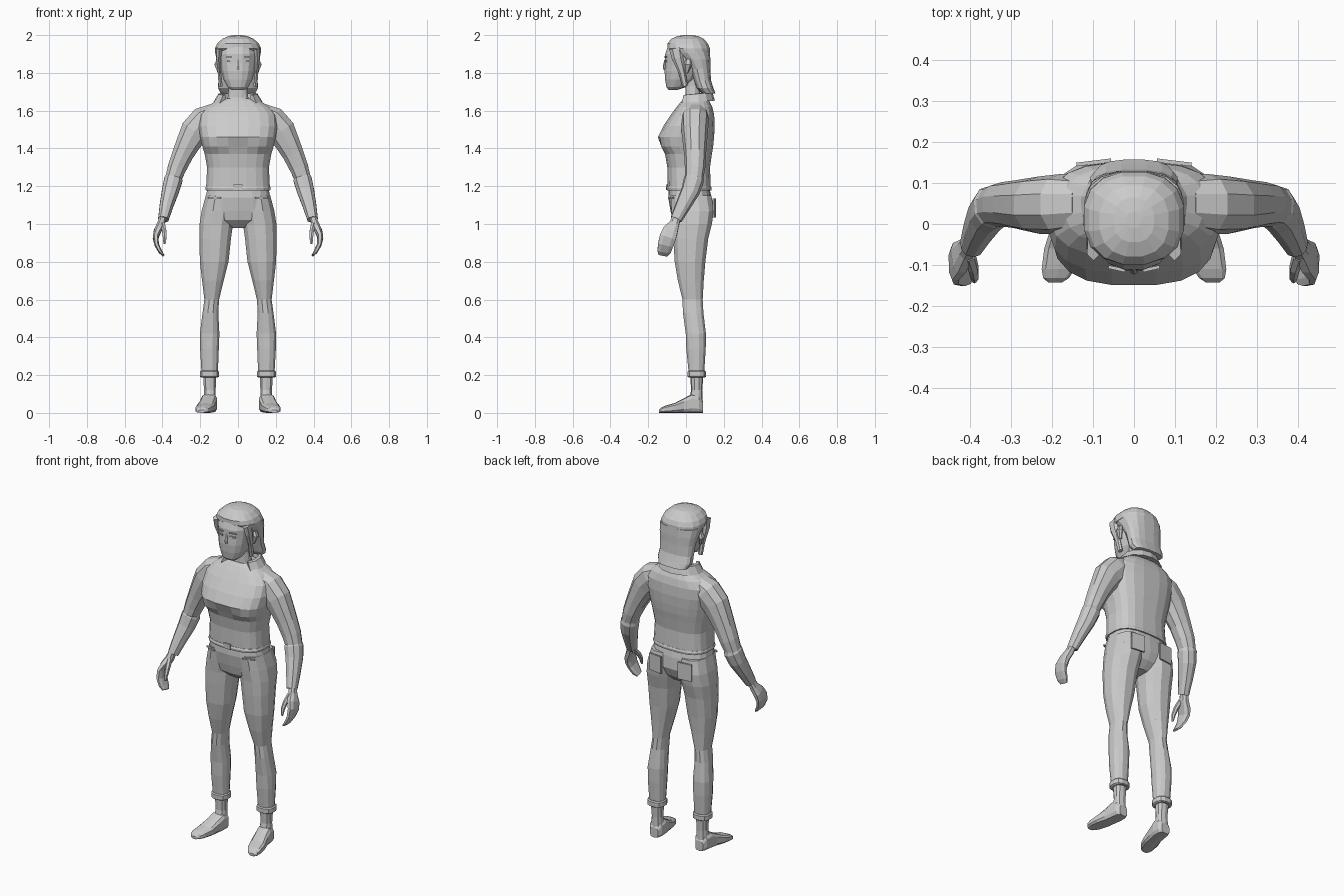
import bpy, bmesh, math
from mathutils import Vector as V

grey = bpy.data.materials.new("plain_grey")
grey.diffuse_color = (0.6, 0.6, 0.6, 1)
X, Y, Z = V((1, 0, 0)), V((0, 1, 0)), V((0, 0, 1))


def finish(name, bm):
    bmesh.ops.recalc_face_normals(bm, faces=bm.faces)
    me = bpy.data.meshes.new(name)
    bm.to_mesh(me)
    bm.free()
    me.materials.append(grey)
    ob = bpy.data.objects.new(name, me)
    bpy.context.collection.objects.link(ob)
    return ob


def oval(c, u, v, n, p):
    """Superellipse ring around c with half axes u and v."""
    pts = []
    for i in range(n):
        a = 2 * math.pi * (i + 0.5) / n
        co, si = math.cos(a), math.sin(a)
        pts.append(c + u * math.copysign(abs(co) ** p, co) + v * math.copysign(abs(si) ** p, si))
    return pts


def loft(name, rings):
    bm = bmesh.new()
    rows = [[bm.verts.new(p) for p in r] for r in rings]
    n = len(rows[0])
    for a, b in zip(rows, rows[1:]):
        for i in range(n):
            bm.faces.new((a[i], a[(i + 1) % n], b[(i + 1) % n], b[i]))
    bm.faces.new(rows[0])
    bm.faces.new(rows[-1])
    return finish(name, bm)


def stack(name, rows, n=16, p=0.8, s=1):
    """Horizontal rings: z, centre x, half width, front y, back y."""
    return loft(name, [oval(V((s * cx, (f + b) / 2, z)), X * w, Y * (b - f) / 2, n, p)
                       for z, cx, w, f, b in rows])


def limb(name, rows, n=10, s=1, p=0.9):
    """Rings square to a path: x, y, z, radius across, radius in depth."""
    pts = [V((s * r[0], r[1], r[2])) for r in rows]
    rings = []
    for i, r in enumerate(rows):
        t = (pts[min(i + 1, len(pts) - 1)] - pts[max(i - 1, 0)]).normalized()
        u = t.cross(Y).normalized()
        rings.append(oval(pts[i], u * r[3], t.cross(u) * r[4], n, p))
    return loft(name, rings)


def plate(name, c, size, tilt=0):
    bm = bmesh.new()
    bmesh.ops.create_cube(bm, size=1)
    for v in bm.verts:
        v.co = V((v.co.x * size[0], v.co.y * size[1], v.co.z * size[2]))
    ob = finish(name, bm)
    ob.location = c
    ob.rotation_euler = (0, 0, tilt)
    return ob


# Jacket body, with the bust shaped forward
torso = stack("jacket", [
    (1.18, 0, .168, -.095, .130), (1.20, 0, .170, -.098, .132),
    (1.30, 0, .165, -.100, .128), (1.37, 0, .178, -.112, .138),
    (1.41, 0, .190, -.142, .145), (1.46, 0, .202, -.150, .150),
    (1.52, 0, .210, -.120, .153), (1.58, 0, .205, -.080, .150),
    (1.62, 0, .170, -.050, .140), (1.65, 0, .120, -.025, .125),
    (1.665, 0, .075, -.01, .10)], n=20, p=.72)
for v in torso.data.vertices:
    if v.co.y < -.1 and abs(v.co.x) < .05 and v.co.z > 1.38:
        v.co.y += .014
stack("jacket_hem", [(1.178, 0, .172, -.102, .135), (1.19, 0, .174, -.104, .137),
                     (1.20, 0, .171, -.100, .133)], n=20, p=.72)
plate("zip_tab", (0, -.102, 1.195), (.045, .009, .03))

# Open collar with two turned-down points
bm = bmesh.new()
rows = []
for z, w, d, lift in ((1.645, .132, .105, 0), (1.688, .105, .092, 0), (1.69, .088, .078, 0), (1.65, .085, .07, 0)):
    row = []
    for i in range(11):
        a = math.radians(-42 + 264 * i / 10)
        row.append(bm.verts.new((w * math.cos(a), .048 + d * math.sin(a), z + .008 * math.sin(a))))
    rows.append(row)
for a, b in zip(rows, rows[1:] + rows[:1]):
    for i in range(10):
        bm.faces.new((a[i], a[i + 1], b[i + 1], b[i]))
for i in (0, -1):
    bm.faces.new([r[i] for r in rows])
finish("collar", bm)

# Neck and face
stack("neck", [(1.62, 0, .075, -.02, .09), (1.67, 0, .056, -.005, .078),
               (1.73, 0, .050, -.005, .072), (1.80, 0, .055, -.02, .07)], n=12)
stack("head", [
    (1.710, 0, .035, -.092, -.045), (1.725, 0, .056, -.105, .00),
    (1.765, 0, .078, -.112, .05), (1.81, 0, .090, -.115, .08),
    (1.85, 0, .096, -.112, .09), (1.90, 0, .100, -.112, .10),
    (1.95, 0, .090, -.095, .10)], n=16, p=.85)
limb("nose", [(0, -.108, 1.87, .006, .005), (0, -.114, 1.835, .010, .009),
              (0, -.112, 1.815, .010, .007)], n=6)

# Hair cap, fringe and back length
stack("hair_cap", [
    (1.905, 0, .123, -.075, .128), (1.93, 0, .124, -.100, .128),
    (1.955, 0, .112, -.100, .118), (1.98, 0, .085, -.080, .095),
    (1.995, 0, .050, -.045, .065), (2.0, 0, .018, -.01, .03)], n=16, p=.85)
stack("hair_back", [
    (1.915, 0, .122, -.070, .128), (1.87, 0, .117, -.015, .130),
    (1.82, 0, .108, .020, .130), (1.76, 0, .105, .040, .133),
    (1.72, 0, .108, .055, .146), (1.69, 0, .092, .085, .157)], n=16, p=.75)
for s in (-1, 1):
    limb("temple_hair", [(s * .098, -.055, 1.93, .018, .035), (s * .103, -.045, 1.88, .014, .03),
                         (s * .098, -.02, 1.80, .010, .018), (s * .092, -.005, 1.73, .012, .015)], n=6)
    limb("ear", [(s * .104, .012, 1.87, .010, .014), (s * .112, .010, 1.845, .014, .022),
                 (s * .100, .002, 1.80, .008, .010)], n=6)
    plate("eye", (s * .040, -.108, 1.862), (.034, .008, .008), s * .22)
    plate("eyebrow", (s * .042, -.109, 1.885), (.042, .008, .006), s * .22)

# Trouser hips
stack("trouser_hips", [
    (1.20, 0, .160, -.09, .122), (1.14, 0, .174, -.094, .135),
    (1.07, 0, .190, -.082, .140), (1.02, 0, .150, -.070, .120), (.98, 0, .045, -.03, .08)], n=18, p=.75)

for s in (-1, 1):
    # Trouser leg, cuff and ankle
    stack("trouser_leg", [
        (1.15, .095, .078, -.085, .138), (1.07, .103, .092, -.080, .151),
        (1.00, .115, .091, -.073, .140), (.92, .121, .086, -.070, .120),
        (.80, .126, .078, -.062, .105), (.70, .133, .059, -.045, .096),
        (.60, .139, .040, -.020, .090), (.53, .146, .043, -.018, .094),
        (.42, .150, .053, -.003, .107), (.34, .151, .051, .000, .106),
        (.22, .150, .045, .012, .098)], n=12, p=.85, s=s)
    stack("trouser_cuff", [(.188, .151, .046, .012, .102), (.192, .151, .052, .006, .107),
                           (.218, .151, .052, .006, .107), (.224, .151, .046, .012, .102)], n=12, s=s)
    stack("ankle", [(.20, .150, .036, .022, .092), (.12, .149, .032, .027, .086),
                    (.06, .150, .034, .015, .088)], n=10, s=s)
    # Foot, as rings from heel to toe: y, x, half width, height
    loft("foot", [oval(V((s * cx, y, h / 2)), X * w, Z * h / 2, 10, .55) for y, cx, w, h in (
        (.090, .150, .026, .060), (.070, .150, .040, .090), (.030, .153, .044, .100),
        (-.01, .160, .044, .078), (-.06, .172, .048, .052), (-.11, .184, .042, .038),
        (-.132, .190, .032, .028), (-.143, .192, .016, .016))])
    # Back and hip pockets
    plate("back_pocket", (s * .098, .150, 1.085), (.085, .009, .10), -s * .12)
    plate("pocket_welt", (s * .125, -.080, 1.14), (.07, .009, .008), s * .35)

    # Upper sleeve, forearm sleeve and wrist
    limb("upper_sleeve", [
        (.12, .050, 1.59, .055, .065), (.175, .048, 1.55, .082, .074),
        (.230, .046, 1.49, .080, .070), (.262, .047, 1.43, .068, .064),
        (.292, .048, 1.37, .059, .058), (.322, .048, 1.30, .052, .054),
        (.345, .042, 1.235, .044, .048)], s=s)
    limb("forearm_sleeve", [
        (.336, .046, 1.255, .042, .046), (.342, .042, 1.235, .051, .054),
        (.358, .024, 1.175, .047, .050), (.378, -.014, 1.10, .038, .041),
        (.395, -.052, 1.025, .029, .032)], s=s)
    # Curled hand and thumb
    limb("hand", [
        (.398, -.050, 1.035, .019, .024), (.408, -.062, 1.00, .022, .028),
        (.425, -.082, .965, .021, .042), (.436, -.096, .93, .016, .046),
        (.430, -.108, .89, .013, .043), (.412, -.116, .855, .011, .038),
        (.396, -.122, .835, .006, .026)], n=8, s=s, p=.75)
    limb("thumb", [(.400, -.078, 1.00, .015, .016), (.391, -.108, .965, .013, .015),
                   (.388, -.128, .93, .011, .012), (.389, -.138, .895, .006, .007)], n=6, s=s)
